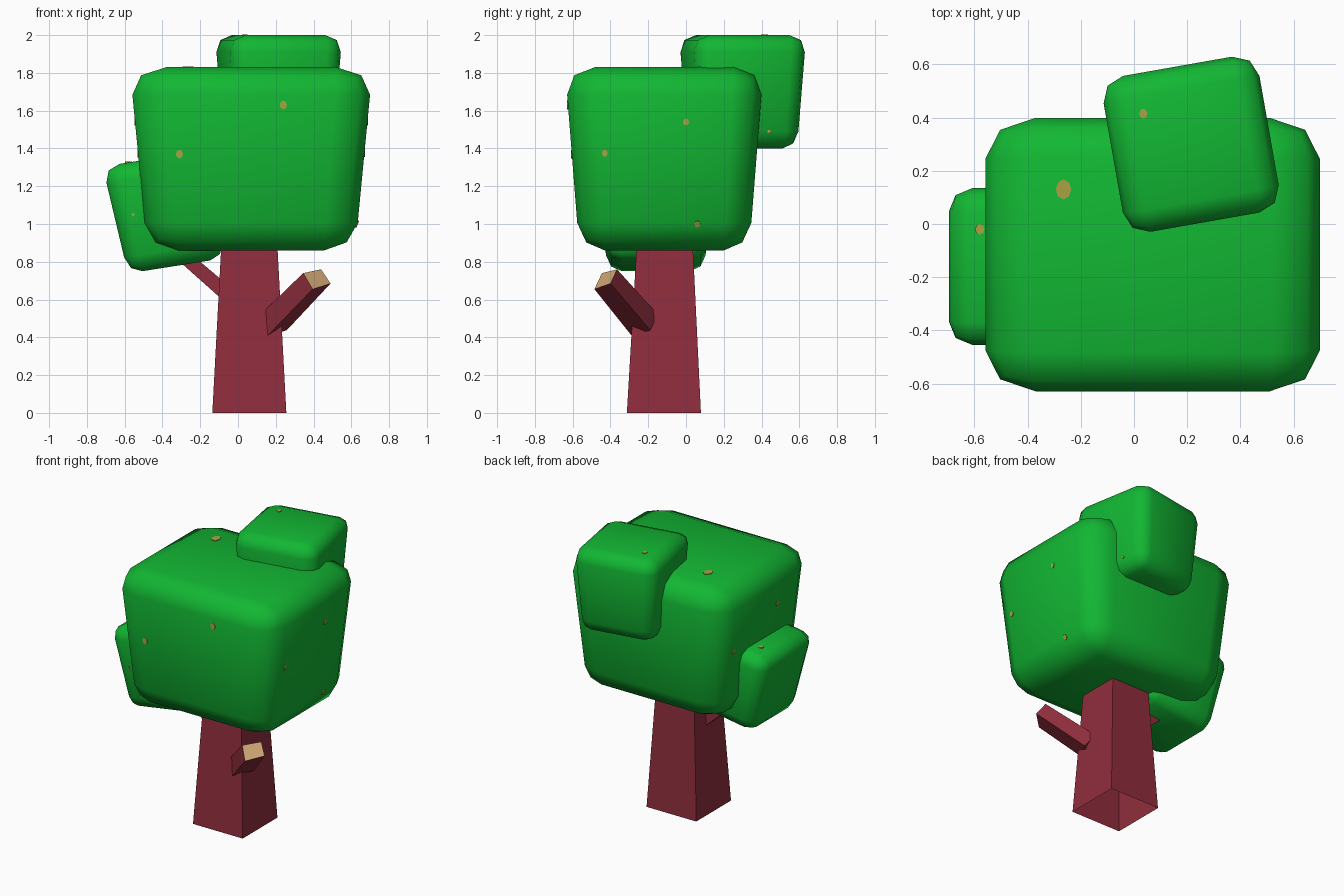
import bpy, bmesh, math
from mathutils import Vector, Matrix
from mathutils.bvhtree import BVHTree

if "Cube" in bpy.data.objects:
    bpy.data.objects.remove(bpy.data.objects["Cube"])


def material(name, rgb):
    m = bpy.data.materials.new(name)
    m.diffuse_color = (*rgb, 1)
    m.use_nodes = True
    m.node_tree.nodes["Principled BSDF"].inputs["Base Color"].default_value = m.diffuse_color
    return m


GREEN = material("leaf_green", (0.006, 0.47, 0.033))
BARK = material("red_bark", (0.28, 0.027, 0.046))
WOOD = material("cut_wood", (0.61, 0.376, 0.171))
SPOT = material("yellow_spot", (0.40, 0.37, 0.055))


def finish(name, bm, mats, smooth=False):
    bmesh.ops.recalc_face_normals(bm, faces=bm.faces)
    for f in bm.faces:
        f.smooth = smooth
    me = bpy.data.meshes.new(name)
    bm.to_mesh(me)
    bm.free()
    for m in mats:
        me.materials.append(m)
    ob = bpy.data.objects.new(name, me)
    bpy.context.collection.objects.link(ob)
    return ob


# Leaf block: rounded cube, slightly narrower at the bottom; returns its BVH
def leaf_block(name, centre, half, rot=Matrix()):
    bm = bmesh.new()
    bmesh.ops.create_cube(bm, size=2)
    bmesh.ops.bevel(bm, geom=bm.edges[:], offset=0.3, segments=2,
                    profile=0.5, affect='EDGES')
    for v in bm.verts:
        k = 1 - 0.074 * (0.72 - v.co.z)
        v.co.x *= k
        v.co.y *= k
    bm.transform(Matrix.Translation(centre) @ rot @ Matrix.Diagonal((*half, 1)))
    tree = BVHTree.FromBMesh(bm)
    finish(name, bm, [GREEN], True)
    return tree


# Square tapering limb between two rings of four points
def limb(name, low, high, cap_low=True, cut_end=False):
    bm = bmesh.new()
    a = [bm.verts.new(p) for p in low]
    b = [bm.verts.new(p) for p in high]
    for i in range(4):
        j = (i + 1) % 4
        bm.faces.new((a[i], a[j], b[j], b[i]))
    end = bm.faces.new(b)
    end.material_index = 1 if cut_end else 0
    if cap_low:
        bm.faces.new(a[::-1])
    return finish(name, bm, [BARK, WOOD] if cut_end else [BARK])


def square(cx, cy, z, h):
    return [(cx + sx * h, cy + sy * h, z)
            for sx, sy in ((-1, -1), (1, -1), (1, 1), (-1, 1))]


# Foliage
main = leaf_block("main_foliage", (0.07, -0.115, 1.345), (0.63, 0.515, 0.485))
top = leaf_block("top_foliage", (0.215, 0.30, 1.70), (0.298, 0.298, 0.30),
                 Matrix.Rotation(math.radians(10), 4, 'Z'))
side = leaf_block("side_foliage", (-0.372, -0.16, 1.065), (0.297, 0.295, 0.29),
                  Matrix.Rotation(math.radians(-9), 4, 'Y'))

# Trunk, open underneath
limb("trunk", square(0.06, -0.117, 0, 0.196), square(0.06, -0.112, 0.95, 0.145),
     cap_low=False)

# Sawn branch at the front right corner
tip = [Vector(p) for p in ((0.345, -0.445, 0.74), (0.44, -0.365, 0.76),
                           (0.49, -0.40, 0.685), (0.395, -0.485, 0.655))]
mid = sum(tip, Vector()) / 4
back = Vector((0.60, -0.52, 0.61)) * 0.40
limb("cut_branch", [mid - back + (p - mid) * 1.12 for p in tip], tip, cut_end=True)

# Thin branch holding the side foliage
d = Vector((-0.755, 0, 0.655))
n = Vector((0.655, 0, 0.755))
start = Vector((0.0, -0.12, 0.579))


def ring(c, h):
    return [c + n * (s * h) + Vector((0, t * h, 0))
            for s, t in ((-1, -1), (1, -1), (1, 1), (-1, 1))]


limb("side_branch", ring(start, 0.040), ring(start + d * 0.45, 0.034))

# Small yellow spots laid on the leaf surfaces
bm = bmesh.new()


def spot(tree, origin, direction, w, h):
    loc, nor, _, _ = tree.ray_cast(Vector(origin), Vector(direction))
    if loc is None:
        return
    rot = nor.to_track_quat('Z', 'Y').to_matrix().to_4x4()
    m = (Matrix.Translation(loc + nor * 0.001) @ rot
         @ Matrix.Diagonal((w / 2, h / 2, 1, 1)))
    bmesh.ops.create_cone(bm, cap_ends=True, segments=8, radius1=1, radius2=1,
                          depth=0.006, matrix=m)


for x, z in ((0.24, 1.63), (-0.31, 1.37)):
    spot(main, (x, -3, z), (0, 1, 0), 0.038, 0.046)
for y, z in ((-0.43, 1.375), (0.0, 1.54), (0.06, 1.0)):
    spot(main, (3, y, z), (-1, 0, 0), 0.032, 0.038)
for y, z in ((0.22, 1.37), (-0.25, 1.54)):
    spot(main, (-3, y, z), (1, 0, 0), 0.03, 0.036)
spot(main, (-0.03, 3, 1.54), (0, -1, 0), 0.036, 0.042)
spot(main, (-0.265, 0.13, 3), (0, 0, -1), 0.058, 0.075)
spot(top, (0.035, 0.415, 3), (0, 0, -1), 0.03, 0.038)
spot(top, (3, 0.44, 1.49), (-1, 0, 0), 0.018, 0.018)
spot(side, (-0.58, -0.02, 3), (0, 0, -1), 0.036, 0.04)
spot(side, (-0.555, -3, 1.05), (0, 1, 0), 0.016, 0.016)
finish("foliage_spots", bm, [SPOT])
